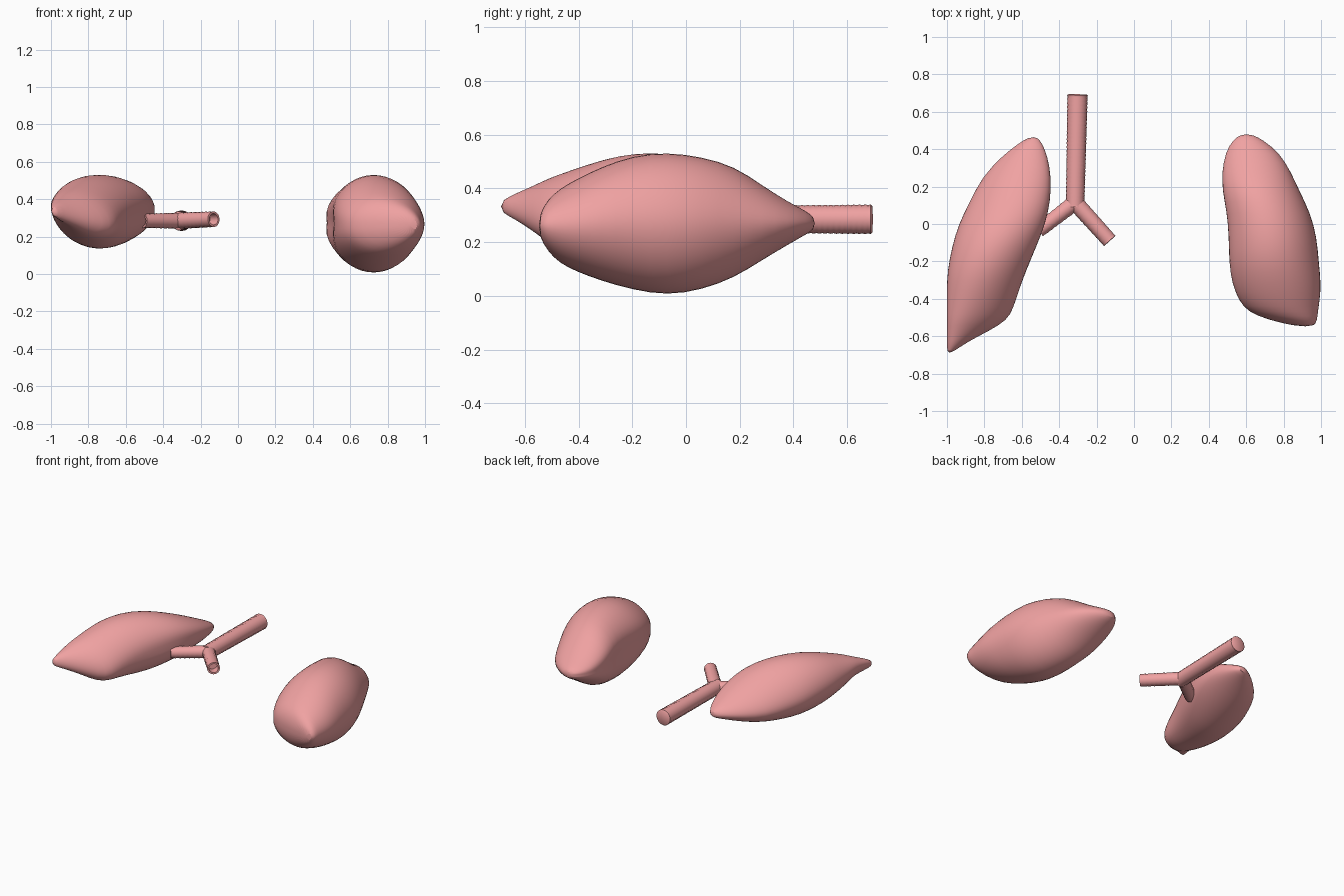
import bpy, bmesh, math
from mathutils import Vector

if "Cube" in bpy.data.objects:
    bpy.data.objects.remove(bpy.data.objects["Cube"])

pink = bpy.data.materials.new("tissue_pink")
pink.diffuse_color = (0.87, 0.36, 0.36, 1)
pink.use_nodes = True
pink.node_tree.nodes["Principled BSDF"].inputs["Base Color"].default_value = pink.diffuse_color


def skin(name, rings, subdivide=0):
    """Skin a list of equal vertex rings, closing both ends."""
    bm = bmesh.new()
    loops = [[bm.verts.new(p) for p in ring] for ring in rings]
    n = len(loops[0])
    for a, b in zip(loops, loops[1:]):
        for i in range(n):
            j = (i + 1) % n
            bm.faces.new((a[i], a[j], b[j], b[i]))
    bm.faces.new(loops[0])
    bm.faces.new(loops[-1])
    bmesh.ops.recalc_face_normals(bm, faces=bm.faces)
    mesh = bpy.data.meshes.new(name)
    bm.to_mesh(mesh)
    bm.free()
    ob = bpy.data.objects.new(name, mesh)
    bpy.context.collection.objects.link(ob)
    mesh.materials.append(pink)
    if subdivide:
        ob.modifiers.new("smooth", "SUBSURF").levels = subdivide
        ob.modifiers["smooth"].render_levels = subdivide
    bpy.ops.object.select_all(action='DESELECT')
    bpy.context.view_layer.objects.active = ob
    ob.select_set(True)
    bpy.ops.object.shade_smooth_by_angle(angle=math.radians(50))
    return ob


def lung(name, sections, inner, dent):
    """sections: y, x min, x max, z min, z max, tilt (z rise from outside to inside)."""
    rings, n = [], 24
    for y, x0, x1, z0, z1, tilt in sections:
        cx, cz, a, b = (x0 + x1) / 2, (z0 + z1) / 2, (x1 - x0) / 2, (z1 - z0) / 2
        ring = []
        for i in range(n):
            t = 2 * math.pi * i / n
            c, s = math.cos(t), math.sin(t)
            u = c * inner                      # +1 on the side facing the windpipe
            hollow = dent * math.exp(-(s / 0.3) ** 2 - (y / 0.35) ** 2) if u > 0 else 0
            ring.append((cx + a * c - inner * hollow, y,
                         cz + b * math.copysign(abs(s) ** 1.1, s) + tilt * u / 2))
        rings.append(ring)
    skin(name, rings, 1)


# Lungs, swept from the apex to the base
lung("lung_right_side", [
    (0.48, .57, .63, .25, .29, 0), (0.45, .52, .69, .23, .315, 0),
    (0.38, .475, .78, .19, .35, 0), (0.28, .45, .84, .13, .415, 0),
    (0.18, .445, .885, .065, .485, 0), (0.06, .465, .945, .02, .52, 0),
    (-0.07, .475, .98, -.002, .538, 0), (-0.2, .48, .99, .02, .525, 0),
    (-0.32, .505, 1.003, .055, .48, 0), (-0.41, .55, .995, .09, .435, 0),
    (-0.47, .60, .985, .12, .40, 0), (-0.515, .72, .98, .165, .36, 0),
    (-0.548, .87, .965, .225, .30, 0)], -1, .045)

lung("lung_left_side", [
    (0.465, -.56, -.515, .265, .30, 0), (0.43, -.62, -.485, .25, .325, .01),
    (0.36, -.71, -.455, .225, .36, .03), (0.25, -.815, -.43, .19, .415, .06),
    (0.12, -.88, -.43, .16, .475, .06), (0, -.94, -.455, .14, .52, .04),
    (-0.12, -.975, -.505, .13, .538, 0), (-0.25, -1.0, -.565, .145, .525, -.03),
    (-0.36, -1.003, -.61, .165, .49, -.06), (-0.45, -1.003, -.64, .185, .455, -.09),
    (-0.515, -1.0, -.675, .21, .425, -.11), (-0.57, -1.0, -.77, .25, .40, -.08),
    (-0.63, -1.0, -.89, .285, .38, -.04), (-0.69, -1.0, -.975, .31, .355, 0)], 1, .02)


def airway(name, start, end, r0, r1, bands, hollow_end):
    """Banded tube; the far end can be left as an open mouth."""
    start, end = Vector(start), Vector(end)
    axis = (end - start).normalized()
    side = axis.cross(Vector((0, 0, 1))).normalized()
    up = side.cross(axis)
    steps = bands * 2
    stations = []
    for k in range(steps + 1):
        f = k / steps
        stations.append((start.lerp(end, f), (r0 + (r1 - r0) * f) * (1 + .025 * (-1) ** k)))
    if hollow_end:
        stations += [(end, r1 * .75), (end - axis * .06, r1 * .72)]
    else:
        stations += [(end + axis * .006, r1 * .88)]
    skin(name, [[p + (side * math.cos(2 * math.pi * i / 16) + up * math.sin(2 * math.pi * i / 16)) * r
                 for i in range(16)] for p, r in stations])


# Windpipe and its two branches
airway("windpipe", (-.315, .09, .285), (-.302, .688, .285), .049, .054, 28, False)
airway("branch_right_side", (-.315, .115, .285), (-.13, -.09, .293), .044, .041, 9, True)
airway("branch_left_side", (-.315, .115, .285), (-.51, -.035, .285), .042, .038, 8, True)
